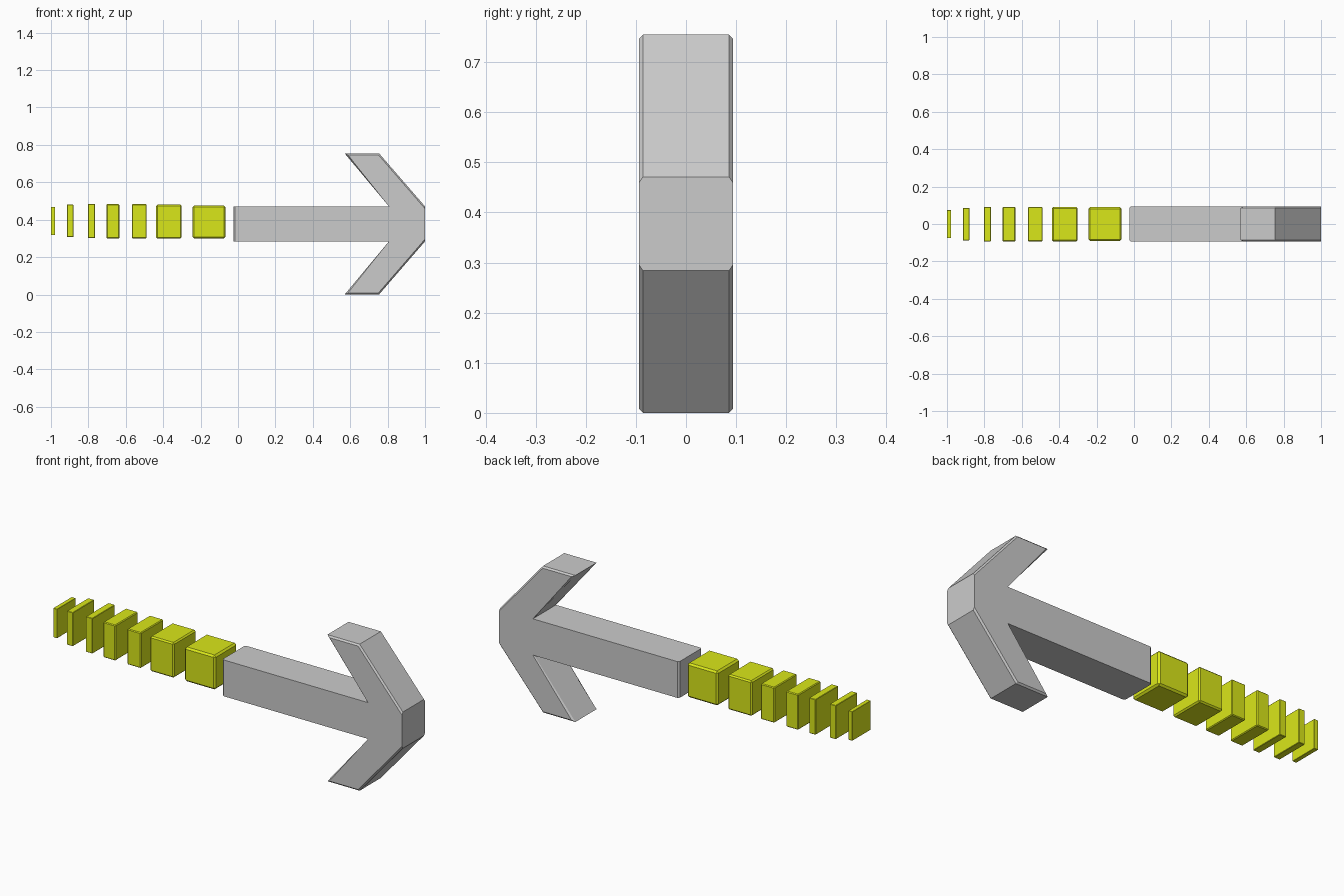
import bpy, bmesh

if "Cube" in bpy.data.objects:
    bpy.data.objects.remove(bpy.data.objects["Cube"])

MID = 0.3775  # height of the arrow's axis


def finish(bm, name, mat=None):
    bmesh.ops.recalc_face_normals(bm, faces=bm.faces)
    mesh = bpy.data.meshes.new(name)
    bm.to_mesh(mesh)
    bm.free()
    obj = bpy.data.objects.new(name, mesh)
    bpy.context.collection.objects.link(obj)
    if mat:
        mesh.materials.append(mat)
    return obj


def chamfer(bm, edges, width):
    bmesh.ops.bevel(bm, geom=edges, offset=width, offset_type='OFFSET',
                    segments=1, profile=0.5, affect='EDGES')


# Arrow: half outline mirrored about its axis, extruded through y
half = [(-0.025, 0.0935), (0.807, 0.0935), (0.57, 0.3775), (0.754, 0.3775), (1.0, 0.0935)]
outline = half + [(x, -z) for x, z in reversed(half)]
bm = bmesh.new()
front = bm.faces.new([bm.verts.new((x, -0.094, MID + z)) for x, z in outline])
ext = bmesh.ops.extrude_face_region(bm, geom=[front])
for v in [g for g in ext["geom"] if isinstance(g, bmesh.types.BMVert)]:
    v.co.y = 0.094


# Chamfer the barbs and the tail end; shaft sides and blunt tip stay sharp
def on_rim(e):
    a, b = (v.co for v in e.verts)
    if abs(a.y - b.y) > 0.01:
        return False
    barb = max(abs(a.z - MID), abs(b.z - MID)) > 0.2
    tail = max(a.x, b.x) < 0
    return barb or tail


chamfer(bm, [e for e in bm.edges if on_rim(e)], 0.008)
finish(bm, "arrow_body")

# Trail of shrinking blocks: x start, x end, z bottom, z top, half depth, chamfer
lime = bpy.data.materials.new("lime")
lime.diffuse_color = (0.7, 0.8, 0.01, 1)
lime.use_nodes = True
lime.node_tree.nodes["Principled BSDF"].inputs["Base Color"].default_value = lime.diffuse_color
blocks = [
    (-0.243, -0.067, 0.299, 0.476, 0.091, 0.009),
    (-0.438, -0.301, 0.299, 0.480, 0.092, 0.007),
    (-0.567, -0.489, 0.300, 0.483, 0.092, 0.004),
    (-0.703, -0.634, 0.300, 0.483, 0.092, 0.004),
    (-0.802, -0.765, 0.302, 0.484, 0.092, 0.002),
    (-0.914, -0.880, 0.307, 0.481, 0.087, 0.002),
    (-1.000, -0.978, 0.318, 0.468, 0.075, 0.001),
]
for i, (x0, x1, z0, z1, hy, w) in enumerate(blocks, 1):
    bm = bmesh.new()
    bmesh.ops.create_cube(bm, size=1)
    for v in bm.verts:
        v.co.x = (x0 + x1) / 2 + v.co.x * (x1 - x0)
        v.co.y = -0.001 + v.co.y * 2 * hy
        v.co.z = (z0 + z1) / 2 + v.co.z * (z1 - z0)
    chamfer(bm, bm.edges[:], w)
    finish(bm, f"trail_block_{i}", lime)
